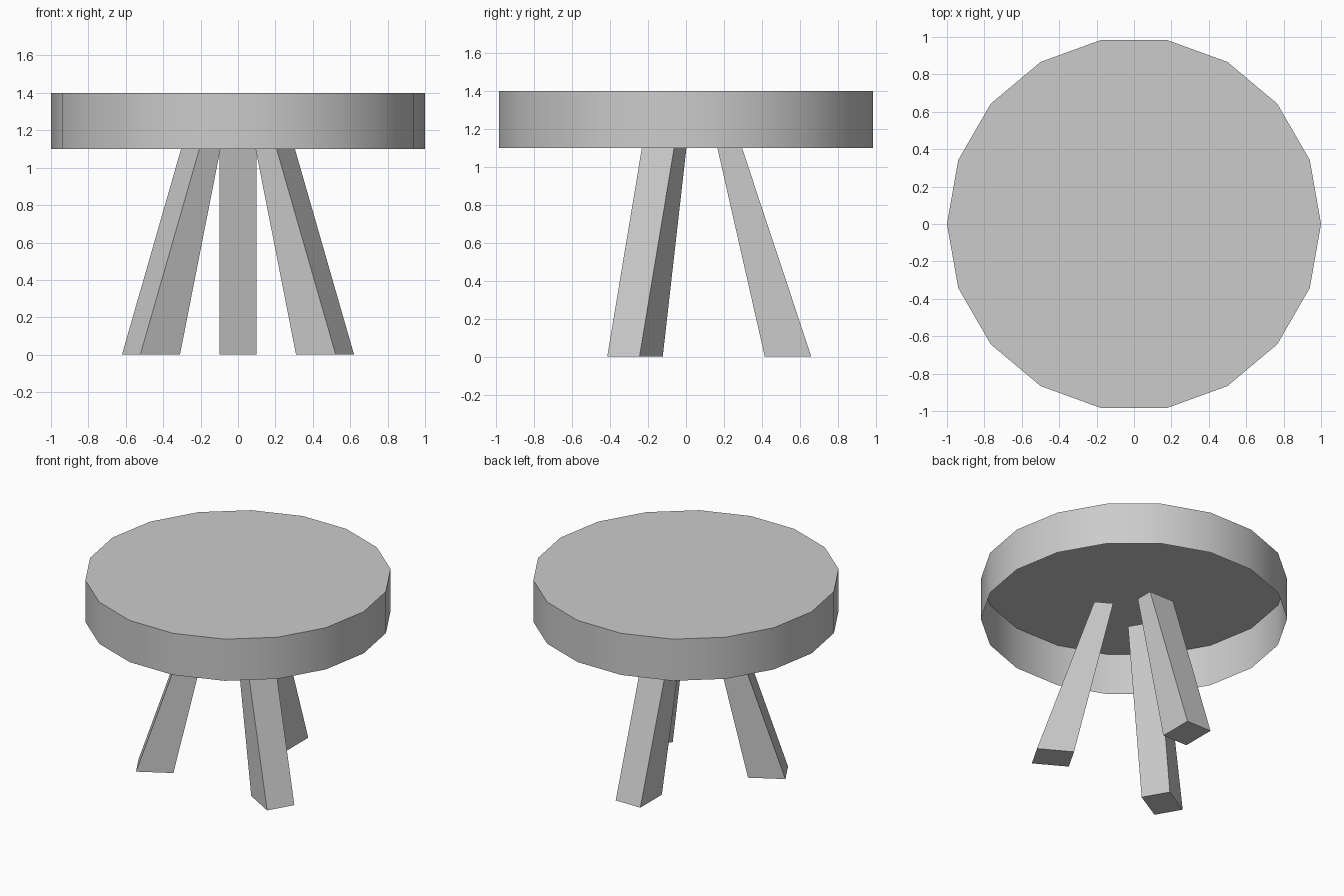
import bpy
import bmesh
from math import cos, sin, tau, radians
from mathutils import Matrix

cube = bpy.data.objects.get("Cube")
if cube:
    bpy.data.objects.remove(cube, do_unlink=True)

# One plain grey for the whole stool
GREY = (0.6, 0.6, 0.6, 1)
grey = bpy.data.materials.new("plain_grey")
grey.use_nodes = True
grey.diffuse_color = GREY
grey.node_tree.nodes["Principled BSDF"].inputs["Base Color"].default_value = GREY


def loft(name, bottom, top, z0, z1, turn=0, closed_below=True):
    """Walls and caps between two counter-clockwise outlines, turned about z."""
    bm = bmesh.new()
    low = [bm.verts.new((x, y, z0)) for x, y in bottom]
    high = [bm.verts.new((x, y, z1)) for x, y in top]
    bm.faces.new(high)
    if closed_below:
        bm.faces.new(low[::-1])
    n = len(low)
    for i in range(n):
        j = (i + 1) % n
        bm.faces.new((low[i], low[j], high[j], high[i]))
    bm.transform(Matrix.Rotation(turn, 4, "Z"))
    mesh = bpy.data.meshes.new(name)
    bm.to_mesh(mesh)
    bm.free()
    mesh.materials.append(grey)
    obj = bpy.data.objects.new(name, mesh)
    bpy.context.collection.objects.link(obj)
    return obj


def leg_section(inner, outer, half=0.098):
    return [(-half, inner), (half, inner), (half, outer), (-half, outer)]


# Round seat: a thin shell, hollow and open underneath, with a smooth rim
SIDES = 18
disc = [(cos(tau * i / SIDES), sin(tau * i / SIDES)) for i in range(SIDES)]
seat = loft("seat", disc, disc, 1.1, 1.4, closed_below=False)
bpy.ops.object.select_all(action="DESELECT")
seat.select_set(True)
bpy.context.view_layer.objects.active = seat
bpy.ops.object.shade_smooth_by_angle(angle=radians(30))

# Three splayed legs, thinner at the top, reaching a little into the hollow
for i, name in enumerate(("back_leg", "front_right_leg", "front_left_leg")):
    loft(name, leg_section(0.415, 0.66), leg_section(0.155, 0.28),
         0, 1.145, turn=tau * i / 3)
